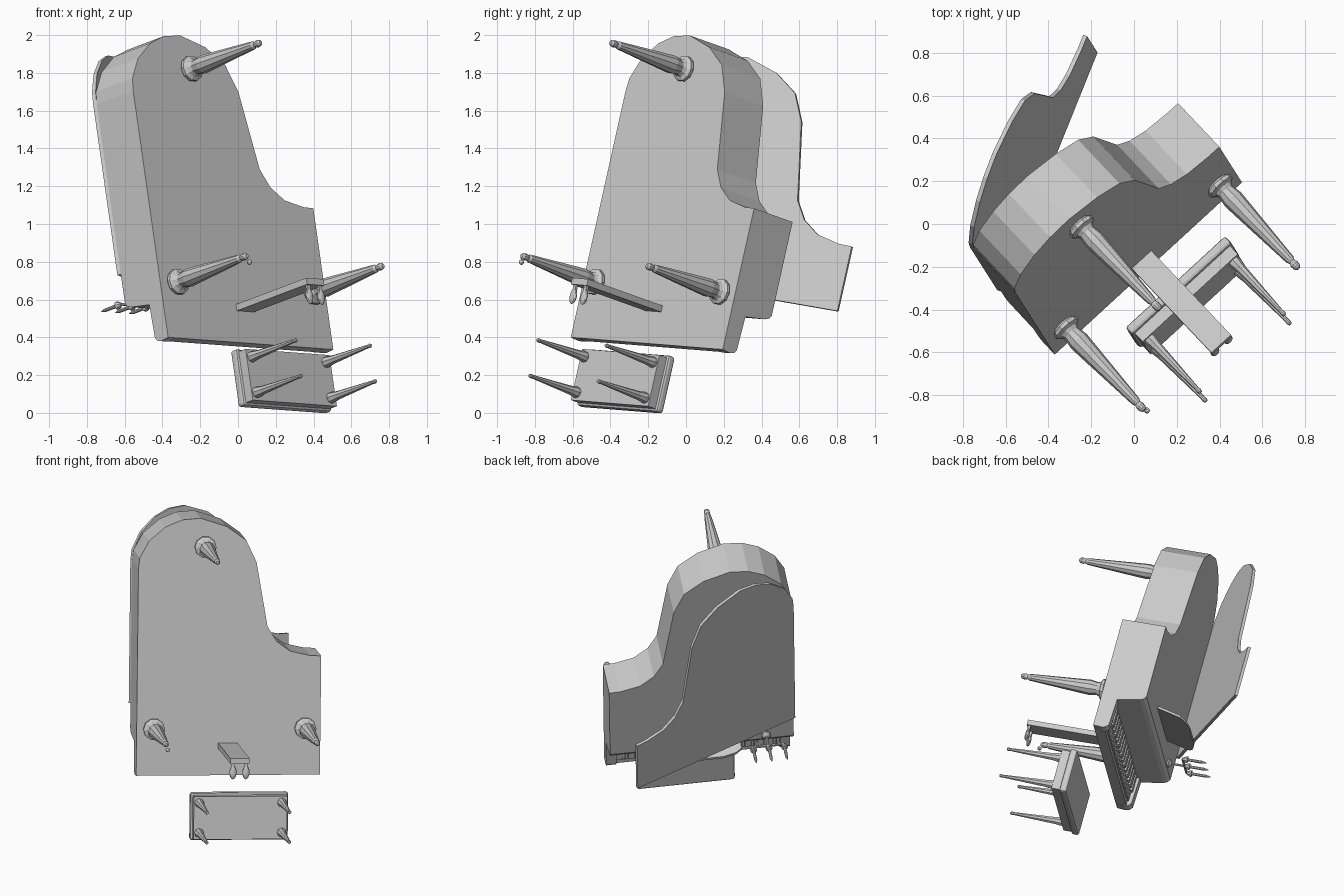
import bpy, bmesh, math
from mathutils import Matrix, Vector

if "Cube" in bpy.data.objects:
    bpy.data.objects.remove(bpy.data.objects["Cube"])

# Instrument frame: a = across the keys, b = towards the tail, c = up from the legs
FRAME = Matrix(((0.735, -0.137, -0.665, -0.37),
                (0.676, 0.215, 0.703, -0.61),
                (-0.054, 0.967, -0.251, 0.40),
                (0, 0, 0, 1)))

grey = bpy.data.materials.new("plain grey")
grey.use_nodes = True
GREY = (0.6, 0.6, 0.6, 1)
grey.diffuse_color = GREY
grey.node_tree.nodes["Principled BSDF"].inputs["Base Color"].default_value = GREY


def finish(bm, name):
    bm.transform(FRAME)
    bmesh.ops.recalc_face_normals(bm, faces=bm.faces)
    mesh = bpy.data.meshes.new(name)
    bm.to_mesh(mesh)
    bm.free()
    mesh.materials.append(grey)
    obj = bpy.data.objects.new(name, mesh)
    bpy.context.collection.objects.link(obj)
    return obj


def add_box(bm, lo, hi):
    lo, hi = Vector(lo), Vector(hi)
    mat = Matrix.Translation((lo + hi) / 2) @ Matrix.Diagonal((*(hi - lo), 1))
    bmesh.ops.create_cube(bm, size=1, matrix=mat)


def box(name, lo, hi, bevel=0):
    bm = bmesh.new()
    add_box(bm, lo, hi)
    if bevel:
        bmesh.ops.bevel(bm, geom=bm.edges[:], offset=bevel, segments=2,
                        profile=0.5, affect='EDGES')
    return finish(bm, name)


def prism(name, pts, place, lo, hi):
    """Extrude a flat outline; place(p, q, t) gives the position in the frame."""
    bm = bmesh.new()
    rings = [[bm.verts.new(place(p, q, t)) for p, q in pts] for t in (lo, hi)]
    for ring in rings:
        bm.faces.new(ring)
    for i in range(len(pts)):
        j = (i + 1) % len(pts)
        bm.faces.new((rings[0][i], rings[0][j], rings[1][j], rings[1][i]))
    return finish(bm, name)


def turned(name, a, b, profile, sides=10):
    """Revolve (radius, height) pairs round an upright axis."""
    bm = bmesh.new()
    rings = [[bm.verts.new((a + r * math.cos(k * math.tau / sides),
                            b + r * math.sin(k * math.tau / sides), c))
              for k in range(sides)] for r, c in profile]
    bm.faces.new(rings[0])
    bm.faces.new(rings[-1])
    for low, high in zip(rings, rings[1:]):
        for k in range(sides):
            n = (k + 1) % sides
            bm.faces.new((low[k], low[n], high[n], high[k]))
    return finish(bm, name)


def ball(name, centre, scale):
    bm = bmesh.new()
    mat = Matrix.Translation(centre) @ Matrix.Diagonal((*scale, 1))
    bmesh.ops.create_uvsphere(bm, u_segments=10, v_segments=6, radius=1, matrix=mat)
    return finish(bm, name)


def upright(p, q, t):
    return (p, q, t)


def across(p, q, t):
    return (t, p, q)


W, TOP = 1.19, 0.29

# Case with its curved side
curve = [(0, 1.35), (0.008, 1.42), (0.068, 1.53), (0.173, 1.62), (0.28, 1.665),
         (0.40, 1.675), (0.57, 1.62), (0.696, 1.53), (0.765, 1.385), (0.84, 0.967),
         (0.90, 0.87), (0.99, 0.805), (1.12, 0.775), (W, 0.773)]
prism("case", [(0, 0.26)] + curve + [(W, 0.26)], upright, 0, TOP)
prism("fallboard", [(0.26, 0), (0.2, 0), (0.205, 0.1), (0.23, 0.25), (0.24, 0.275), (0.26, TOP)],
      across, 0, W)

# Keybed, cheeks and keys
box("keybed", (0, 0, 0), (W, 0.21, 0.05))
box("key_slip", (0.06, 0, 0.05), (W - 0.06, 0.025, 0.07))
cheek = [(0.21, 0), (0, 0), (-0.005, 0.06), (0.003, 0.085), (0.02, 0.1), (0.21, 0.108)]
for side, lo in (("left", W - 0.065), ("right", 0)):
    prism(side + "_cheek", cheek, across, lo, lo + 0.065)
whites, blacks = bmesh.new(), bmesh.new()
COUNT = 52
step = (W - 0.13) / COUNT
for i in range(COUNT):
    a = 0.065 + i * step
    add_box(whites, (a + 0.001, 0.03, 0.05), (a + step - 0.001, 0.205, 0.078))
    if i % 7 not in (2, 6):
        add_box(blacks, (a + step * 0.7, 0.09, 0.07), (a + step * 1.3, 0.205, 0.092))
finish(whites, "natural_keys")
finish(blacks, "sharp_keys")

# Lid, swung open about the long side
ANGLE = math.radians(26)


def opened(p, q, t):
    return (p * math.cos(ANGLE) - t * math.sin(ANGLE), q,
            TOP + p * math.sin(ANGLE) + t * math.cos(ANGLE))


prism("lid", [(p * 1.025, q) for p, q in [(0, 0.42)] + curve + [(W, 0.42)]], opened, 0, 0.02)

# Music desk with a curved upper corner at each end
desk = [(0.36, TOP), (0.36, 0.45), (0.4, 0.48), (0.48, 0.5), (0.71, 0.5),
        (0.79, 0.48), (0.83, 0.45), (0.83, TOP)]
prism("music_desk", desk, lambda p, q, t: (p, t - (q - TOP) * 0.25, q), 0.36, 0.375)

# Legs with collars
leg = [(0.055, 0), (0.07, -0.012), (0.07, -0.03), (0.05, -0.042), (0.042, -0.06),
       (0.05, -0.11), (0.044, -0.2), (0.022, -0.51), (0.015, -0.525), (0.02, -0.54),
       (0.018, -0.56), (0.01, -0.57)]
for name, a, b in (("right_front", 0.11, 0.305), ("left_front", 1.09, 0.305), ("tail", 0.43, 1.49)):
    turned(name + "_leg", a, b, leg)
ball("caster", (0.12, 0.27, -0.57), (0.014, 0.014, 0.014))

# Pedal post and pedals
MID = 0.59
box("pedal_post", (MID - 0.062, 0.175, -0.56), (MID + 0.062, 0.21, 0))
for side, s in (("left", 1), ("right", -1)):
    a = MID + s * 0.042
    box(side + "_pedal_arm", (a - 0.01, 0.12, -0.55), (a + 0.01, 0.18, -0.535))
    ball(side + "_pedal", (a, 0.115, -0.543), (0.024, 0.045, 0.014))

# Bench
box("bench_cushion", (0.33, -0.395, -0.16), (0.965, -0.085, -0.11), 0.015)
box("bench_apron", (0.345, -0.38, -0.215), (0.95, -0.1, -0.155))
bench_leg = [(0.03, -0.2), (0.03, -0.23), (0.024, -0.27), (0.01, -0.55), (0.012, -0.565), (0.008, -0.575)]
for front, b in (("back", -0.337), ("front", -0.142)):
    for side, a in (("left", 0.915), ("right", 0.38)):
        turned(f"bench_{front}_{side}_leg", a, b, bench_leg, 8)

# Candle stand with three arms
CA, CB = 0.18, 0.29
turned("candle_base", CA, CB, [(0.03, TOP), (0.03, 0.3), (0.008, 0.315), (0.008, 0.4), (0.006, 0.43)], 8)
box("candle_arm", (CA - 0.1, CB - 0.006, 0.395), (CA + 0.1, CB + 0.006, 0.407))
candle = [(0.008, 0.4), (0.022, 0.425), (0.022, 0.435), (0.01, 0.437), (0.01, 0.53), (0.002, 0.56)]
for i in (-1, 0, 1):
    turned(f"candle_{i + 2}", CA + i * 0.1, CB, candle, 8)
